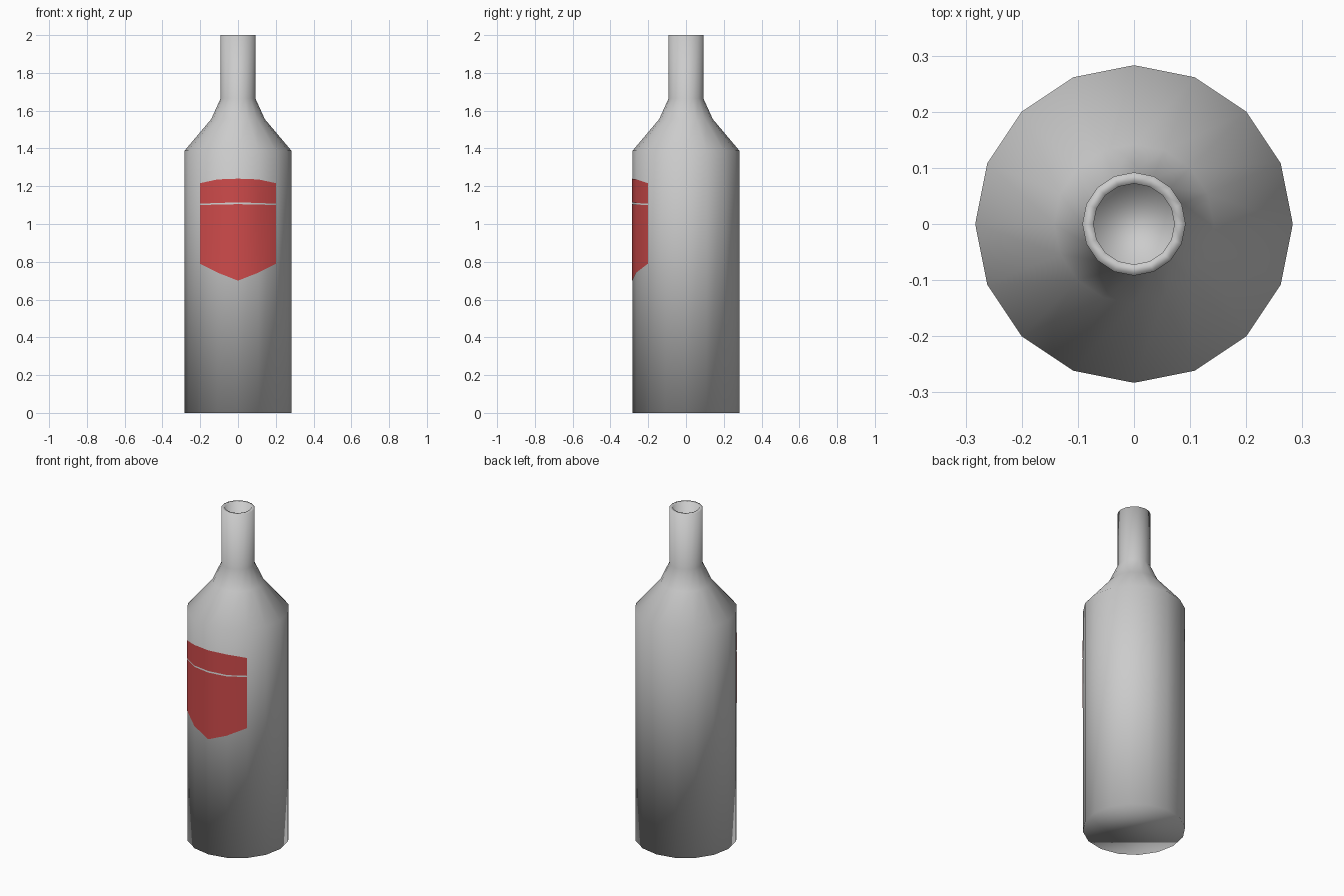
import bpy
from math import sin, cos, tau

if "Cube" in bpy.data.objects:
    bpy.data.objects.remove(bpy.data.objects["Cube"])

SIDES = 16


def ring_point(r, i, z):
    a = tau * i / SIDES - tau / 4      # index 0 faces the front (-y)
    return (r * cos(a), r * sin(a), z)


def make_object(name, verts, faces, color=None):
    mesh = bpy.data.meshes.new(name)
    mesh.from_pydata(verts, [], faces)
    mesh.update()
    mesh.polygons.foreach_set("use_smooth", [True] * len(mesh.polygons))
    obj = bpy.data.objects.new(name, mesh)
    bpy.context.collection.objects.link(obj)
    if color:
        mat = bpy.data.materials.new(name + "_paint")
        mat.diffuse_color = color
        mat.use_nodes = True
        mat.node_tree.nodes["Principled BSDF"].inputs["Base Color"].default_value = mat.diffuse_color
        mesh.materials.append(mat)
    return obj


# Bottle: lathed body, shoulder, neck, rim and hollow mouth
profile = [(0.283, 0), (0.283, 1.388), (0.142, 1.555), (0.092, 1.665),
           (0.092, 2.0), (0.072, 2.0), (0.072, 1.665)]
verts = [ring_point(r, i, z) for r, z in profile for i in range(SIDES)]
faces = [tuple(reversed(range(SIDES)))]
for k in range(len(profile) - 1):
    for i in range(SIDES):
        j = (i + 1) % SIDES
        a, b = k * SIDES, (k + 1) * SIDES
        faces.append((a + i, a + j, b + j, b + i))
last = (len(profile) - 1) * SIDES
faces.append(tuple(range(last, last + SIDES)))
make_object("bottle", verts, faces)


# Label: two panels wrapped round the four front facets
def label_panel(name, low, high):
    steps = range(-2, 3)
    pts = [ring_point(0.285, i, z[abs(i)]) for z in (low, high) for i in steps]
    quads = [(i, i + 1, i + 6, i + 5) for i in range(4)]
    make_object(name, pts, quads, (0.62, 0.07, 0.07, 1))


# heights listed from the centre line outwards
label_panel("label_main", (0.70, 0.743, 0.79), (1.105, 1.103, 1.10))
label_panel("label_top_band", (1.115, 1.111, 1.108), (1.24, 1.236, 1.216))
